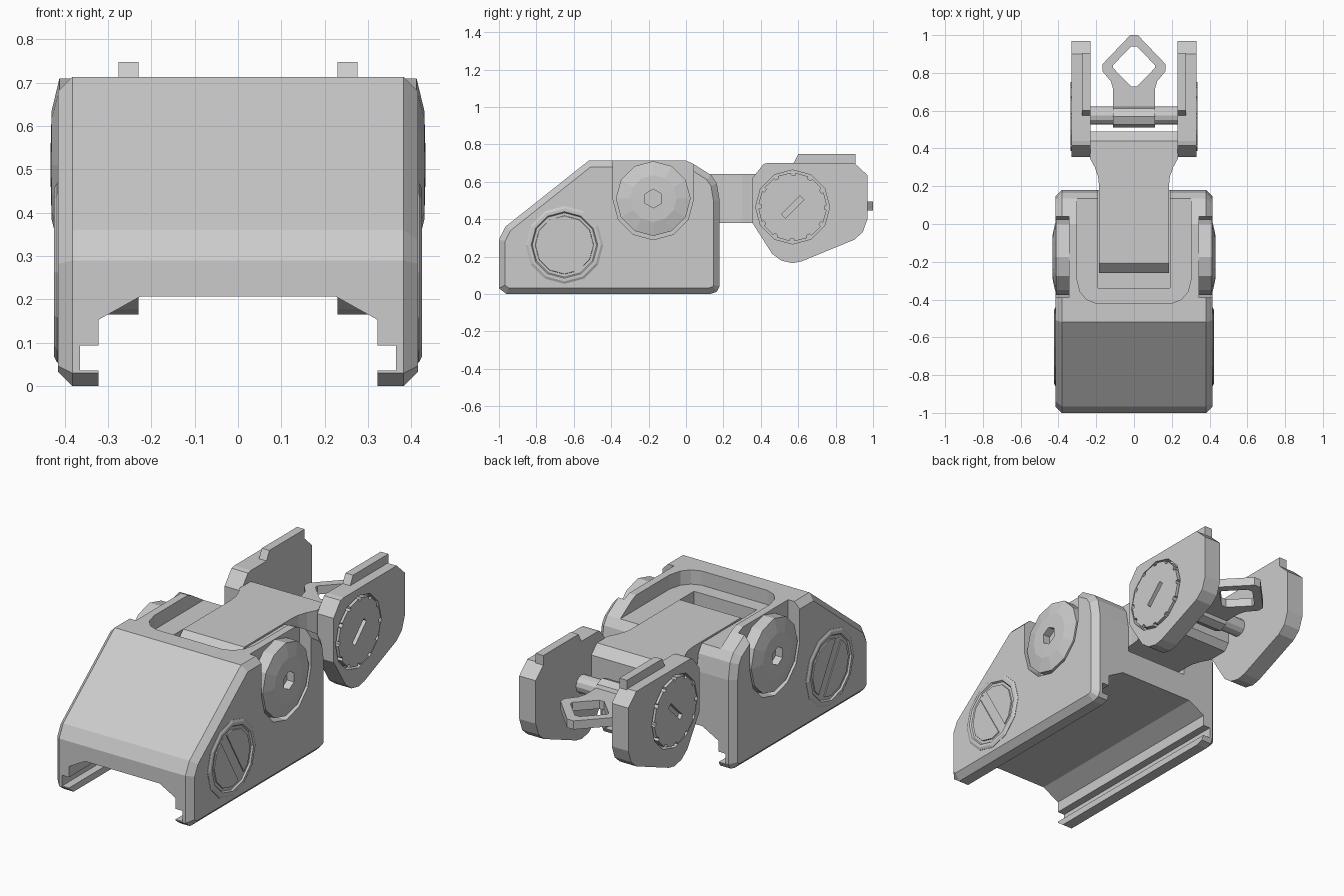
import bpy, bmesh
from math import sin, cos, pi, radians
from mathutils import Vector

if "Cube" in bpy.data.objects:
    bpy.data.objects.remove(bpy.data.objects["Cube"])


def place(axis, u, v, w):
    # u, v lie in the profile plane, w runs along the extrusion axis
    return {'x': Vector((w, u, v)), 'y': Vector((u, w, v)), 'z': Vector((u, v, w))}[axis]


def finish(name, bm):
    bmesh.ops.recalc_face_normals(bm, faces=bm.faces[:])
    me = bpy.data.meshes.new(name)
    bm.to_mesh(me)
    bm.free()
    ob = bpy.data.objects.new(name, me)
    bpy.context.collection.objects.link(ob)
    return ob


def prism(name, pts, axis, a, b, bevel=0):
    bm = bmesh.new()
    lo = [bm.verts.new(place(axis, u, v, a)) for u, v in pts]
    hi = [bm.verts.new(place(axis, u, v, b)) for u, v in pts]
    n = len(pts)
    caps = [bm.faces.new(lo), bm.faces.new(hi)]
    for i in range(n):
        bm.faces.new((lo[i], lo[(i + 1) % n], hi[(i + 1) % n], hi[i]))
    bmesh.ops.recalc_face_normals(bm, faces=bm.faces[:])
    if bevel:
        edges = [e for f in caps for e in f.edges]
        bmesh.ops.bevel(bm, geom=edges, offset=bevel, segments=1, affect='EDGES')
    return finish(name, bm)


def lathe(name, cy, cz, rings, sides, s):
    # rings are (radius, x) pairs around an axis parallel to x
    bm = bmesh.new()
    loops = [[bm.verts.new((s * x, cy + r * cos(2 * pi * i / sides), cz + r * sin(2 * pi * i / sides)))
              for i in range(sides)] for r, x in rings]
    for p, q in zip(loops, loops[1:]):
        for i in range(sides):
            j = (i + 1) % sides
            bm.faces.new((p[i], p[j], q[j], q[i]))
    bm.faces.new(loops[0])
    bm.faces.new(loops[-1])
    return finish(name, bm)


def ring(cy, cz, r, n, start=0, span=360):
    return [(cy + r * cos(radians(start + span * i / n)), cz + r * sin(radians(start + span * i / n)))
            for i in range(n + (span < 360))]


def bar(cy, cz, length, width, angle):
    c, s = cos(radians(angle)), sin(radians(angle))
    return [(cy + u * c - v * s, cz + u * s + v * c) for u, v in
            ((-length / 2, -width / 2), (length / 2, -width / 2), (length / 2, width / 2), (-length / 2, width / 2))]


def cut(ob, *cutters):
    for c in cutters:
        m = ob.modifiers.new('cut', 'BOOLEAN')
        m.operation, m.solver, m.object = 'DIFFERENCE', 'EXACT', c
    dg = bpy.context.evaluated_depsgraph_get()
    me = bpy.data.meshes.new_from_object(ob.evaluated_get(dg))
    ob.modifiers.clear()
    ob.data = me
    for c in cutters:
        bpy.data.objects.remove(c)
    return ob


def sym(half):
    # mirror an open outline across x = 0
    return half + [(-x, y) for x, y in reversed(half) if x > 1e-6]


# Base body: bevelled wedge
side = [(-.96, 0), (-1, .03), (-1, .29), (-.965, .36), (-.52, .713), (0, .713), (.04, .695),
        (.135, .635), (.165, .59), (.18, .5), (.18, .04), (.165, .012), (.13, 0)]
body = prism('base_body', side, 'x', -.415, .415, .033)

# Rail channel, top pocket and arm slot
channel = prism('c', sym([(.322, -.1), (.322, .036), (.364, .036), (.364, .094), (.322, .094),
                          (.322, .153), (.225, .207)]), 'y', -1.2, .4)
pocket = prism('c', sym([(.303, .4), (.303, -.29), (.285, -.36), (.25, -.40), (.2, -.42)]), 'z', .635, .9)
slot = prism('c', sym([(.19, .4), (.19, -.34)]), 'z', .35, .8)
# Side recesses for the pivot caps
recess = [(.04, .85), (-.39, .85)] + ring(-.175, .505, .215, 6, 180, 180)
notches = [prism('c', recess, 'x', s * .345, s * .6) for s in (-1, 1)]
cut(body, channel, pocket, slot, *notches)

# Folding arm, flared at the fork
arm = prism('folding_arm', sym([(.185, -.26), (.185, .2), (.19, .25), (.207, .30), (.232, .345), (.232, .49)]),
            'z', .38, .64)
profile = [(-.26, .42), (-.23, .38), (.46, .38), (.493, .42), (.493, .59), (.44, .64), (-.21, .64), (-.26, .59)]
shape = prism('c', profile, 'x', -.5, .5)
m = arm.modifiers.new('trim', 'BOOLEAN')
m.operation, m.solver, m.object = 'INTERSECT', 'EXACT', shape
cut(arm)
bpy.data.objects.remove(shape)

plate = [(.355, .38), (.355, .62), (.415, .695), (.44, .7), (.9, .7), (.97, .635), (.97, .40), (.945, .33),
         (.9, .29), (.62, .175), (.57, .165), (.51, .178), (.46, .215)]
knob = []
for i in range(12):
    for r, a in ((.183, 3), (.183, 25), (.170, 26), (.170, 30 + 2)):
        knob.append((.57 + r * cos(radians(30 * i + a)), .465 + r * sin(radians(30 * i + a))))

for s, tag in ((1, 'right'), (-1, 'left')):
    # Pivot cap with hex socket
    cap = lathe('pivot_cap_' + tag, -.175, .51, [(.2, .33), (.2, .412), (.125, .43), (.05, .432)], 12, s)
    cut(cap, prism('c', ring(-.175, .51, .05, 6, 30), 'x', s * .39, s * .5))

    # Slotted clamp screw in a raised collar
    screw = lathe('clamp_screw_' + tag, -.65, .262,
                  [(.208, .38), (.208, .417), (.195, .424), (.178, .424), (.165, .405), (.16, .405), (.155, .42)], 12, s)
    cut(screw, prism('c', bar(-.645, .262, .315, .055, -60), 'x', s * .4, s * .5))

    # Fork plate with round knob seat
    fork = prism('fork_plate_' + tag, plate, 'x', s * .23, s * .33)
    cut(fork, prism('c', ring(.57, .465, .198, 12), 'x', s * .295, s * .5))

    # Rail along the top of the plate
    prism('fork_rail_' + tag, [(.57, .69), (.60, .748), (.905, .748), (.905, .69)], 'x', s * .23, s * .276)

    # Notched adjuster knob
    dial = prism('adjuster_knob_' + tag, knob, 'x', s * .28, s * .336)
    cut(dial, prism('c', bar(.57, .465, .14, .03, 45), 'x', s * .315, s * .5))

# Cross axle
lathe('cross_axle', .575, .47, [(.048, -.25), (.048, .25)], 12, 1)

# Flip aperture: hub and diamond ring
lathe('aperture_hub', .57, .47, [(.06, -.11), (.06, .11)], 8, 1)
leaf = prism('aperture_leaf', [(-.11, .55), (.11, .55), (.11, .71), (.122, .755), (.168, .81), (.168, .845), (.02, 1),
                               (-.02, 1), (-.168, .845), (-.168, .81), (-.122, .755), (-.11, .71)], 'z', .447, .494)
cut(leaf, prism('c', [(.015, .728), (.11, .825), (.11, .842), (.015, .94),
                      (-.015, .94), (-.11, .842), (-.11, .825), (-.015, .728)], 'z', .3, .6))
